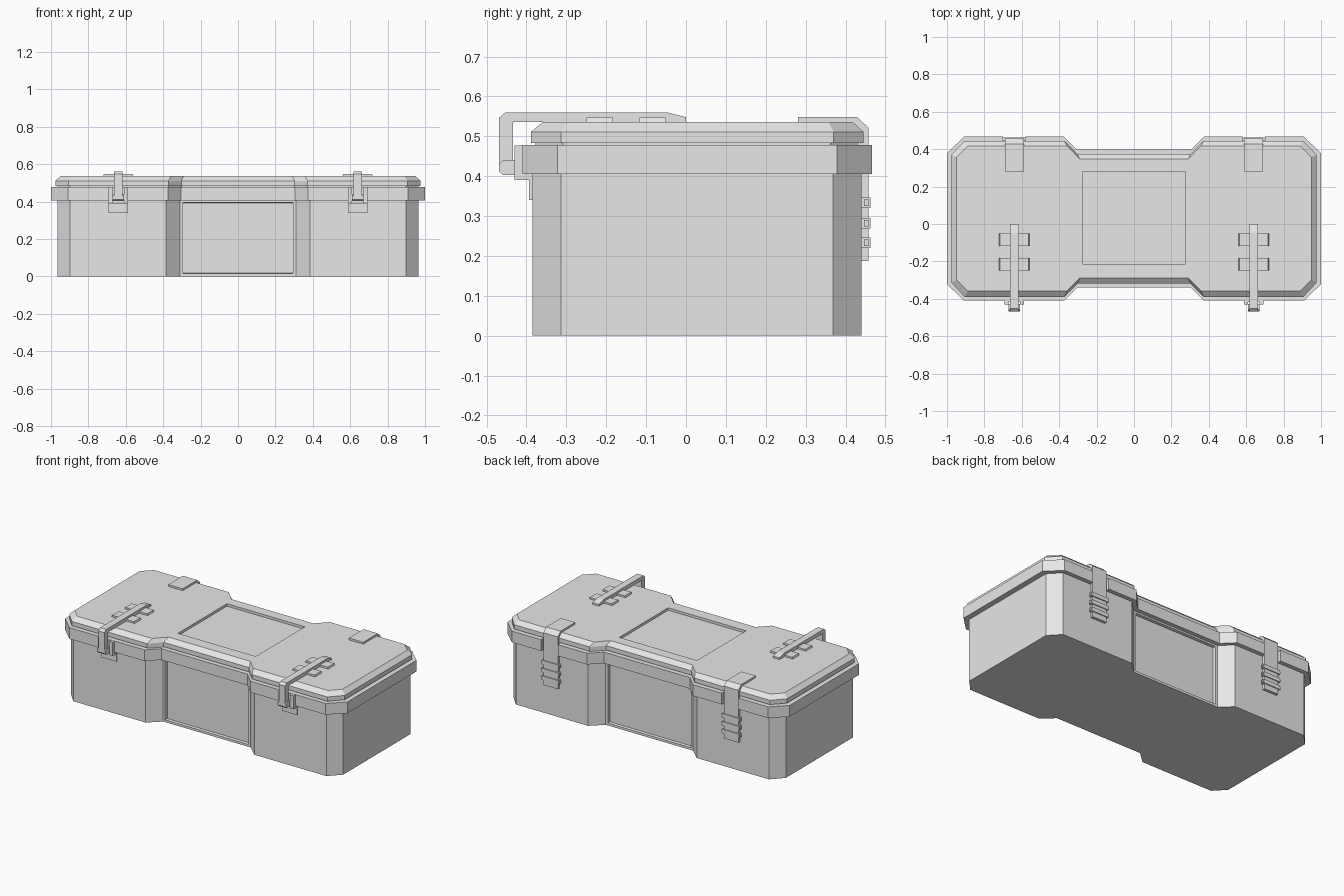
import bpy, bmesh

if "Cube" in bpy.data.objects:
    bpy.data.objects.remove(bpy.data.objects["Cube"])

grey = bpy.data.materials.new("plain grey")
grey.diffuse_color = (0.8, 0.8, 0.8, 1)
grey.use_nodes = True
grey.node_tree.nodes["Principled BSDF"].inputs["Base Color"].default_value = grey.diffuse_color


def finish(name, bm, mirror=False):
    bmesh.ops.recalc_face_normals(bm, faces=bm.faces)
    me = bpy.data.meshes.new(name)
    bm.to_mesh(me)
    bm.free()
    me.materials.append(grey)
    ob = bpy.data.objects.new(name, me)
    bpy.context.collection.objects.link(ob)
    if mirror:
        ob.modifiers.new("mirror", 'MIRROR').use_axis[0] = True
    return ob


def outline(x, yf, yb, cx, cy, n0, n1, notch=0.07, slot=None):
    """Plan of the case: chamfered corners, waisted middle, optional hinge slots at the back."""
    right = [(n1, yf + notch), (n0, yf), (x - cx, yf), (x, yf + cy),
             (x, yb - cy), (x - cx, yb)]
    if slot:
        right += [(0.70, yb), (0.70, slot), (0.58, slot), (0.58, yb)]
    right += [(n0, yb), (n1, yb - notch)]
    return right + [(-a, b) for a, b in reversed(right)]


def loft(rings):
    """Closed solid through (z, outline) rings."""
    bm = bmesh.new()
    loops = [[bm.verts.new((a, b, z)) for a, b in pts] for z, pts in rings]
    n = len(loops[0])
    for lo, hi in zip(loops, loops[1:]):
        for i in range(n):
            j = (i + 1) % n
            bm.faces.new((lo[i], lo[j], hi[j], hi[i]))
    bm.faces.new(loops[0][::-1])
    bm.faces.new(loops[-1])
    bmesh.ops.recalc_face_normals(bm, faces=bm.faces)
    return bm


def prism(bm, profile, x0, x1):
    """Extrude a (y, z) profile from x0 to x1."""
    a = [bm.verts.new((x0, y, z)) for y, z in profile]
    b = [bm.verts.new((x1, y, z)) for y, z in profile]
    n = len(a)
    for i in range(n):
        j = (i + 1) % n
        bm.faces.new((a[i], a[j], b[j], b[i]))
    bm.faces.new(a[::-1])
    bm.faces.new(b)


def box(bm, x0, x1, y0, y1, z0, z1):
    prism(bm, [(y0, z0), (y1, z0), (y1, z1), (y0, z1)], x0, x1)


CX = 0.64  # centre of each clasp and hinge

# Body with a recessed panel in the front and back of the waist
plan = outline(0.965, -0.385, 0.44, 0.068, 0.072, 0.385, 0.31)
bm = loft([(0, plan), (0.41, plan)])
panels = [f for f in bm.faces
          if abs(f.normal.y) > 0.9 and abs(f.calc_center_median().x) < 0.1]
bmesh.ops.inset_individual(bm, faces=panels, thickness=0.021)
bmesh.ops.inset_individual(bm, faces=panels, thickness=0.003, depth=-0.018)
finish("case_body", bm)

# Rim collar, slotted at the back for the hinge straps
plan = outline(1.0, -0.41, 0.467, 0.092, 0.088, 0.375, 0.305, slot=0.446)
finish("rim_collar", loft([(0.406, plan), (0.478, plan)]))

# Thin shadow gap under the lid
plan = outline(0.965, -0.378, 0.432, 0.068, 0.07, 0.37, 0.30)
finish("lid_seal", loft([(0.47, plan), (0.49, plan)]))

# Lid with bevelled top edge and a recessed top panel
low = outline(0.976, -0.389, 0.445, 0.07, 0.075, 0.372, 0.303)
high = outline(0.948, -0.358, 0.418, 0.06, 0.06, 0.358, 0.29)
lid = finish("lid", loft([(0.483, low), (0.511, low), (0.536, high)]))
bm = bmesh.new()
box(bm, -0.276, 0.276, -0.214, 0.282, 0.52, 0.60)
cutter = finish("lid_panel_cutter", bm)
cutter.hide_render = True
cutter.hide_set(True)
cutter.display_type = 'WIRE'
cut = lid.modifiers.new("panel recess", 'BOOLEAN')
cut.operation = 'DIFFERENCE'
cut.solver = 'EXACT'
cut.object = cutter

# Front clasp straps folding over the lid edge
bm = bmesh.new()
prism(bm, [(0, 0.534), (0, 0.548), (-0.048, 0.56), (-0.453, 0.56),
           (-0.469, 0.546), (-0.469, 0.42), (-0.434, 0.42), (-0.434, 0.536)],
      CX - 0.022, CX + 0.022)
finish("clasp_strap", bm, True)

# Hook roll at the bottom of each strap
bm = bmesh.new()
prism(bm, [(-0.469, 0.412), (-0.469, 0.43), (-0.458, 0.441), (-0.428, 0.441),
           (-0.428, 0.403), (-0.46, 0.403)], CX - 0.03, CX + 0.03)
finish("clasp_hook", bm, True)

# Catch bracket: lower plate, upper plate and two ears
bm = bmesh.new()
box(bm, CX - 0.053, CX + 0.053, -0.394, -0.38, 0.34, 0.41)
box(bm, CX - 0.053, CX + 0.053, -0.416, -0.385, 0.39, 0.477)
for s in (-1, 1):
    xa, xb = sorted((CX + s * 0.031, CX + s * 0.053))
    box(bm, xa, xb, -0.43, -0.41, 0.39, 0.477)
finish("catch_bracket", bm, True)

# Tapered cross pads holding the straps on the lid
bm = bmesh.new()
for y in (-0.216, -0.084):
    box(bm, CX - 0.083, CX + 0.083, y - 0.033, y + 0.033, 0.53, 0.547)
for v in bm.verts:
    if v.co.z > 0.54:
        v.co.x = CX + (v.co.x - CX) * 0.93
finish("strap_pads", bm, True)

# Back hinge straps
bm = bmesh.new()
prism(bm, [(0.281, 0.53), (0.281, 0.548), (0.429, 0.548), (0.457, 0.522),
           (0.457, 0.187), (0.438, 0.187), (0.438, 0.512), (0.415, 0.532)],
      CX - 0.051, CX + 0.051)
finish("hinge_strap", bm, True)

# Three knuckles with small pin ends on each hinge
bm = bmesh.new()
for z in (0.333, 0.282, 0.233):
    box(bm, CX - 0.06, CX + 0.06, 0.436, 0.463, z - 0.013, z + 0.013)
    box(bm, CX - 0.066, CX + 0.066, 0.446, 0.459, z - 0.008, z + 0.008)
finish("hinge_knuckles", bm, True)
